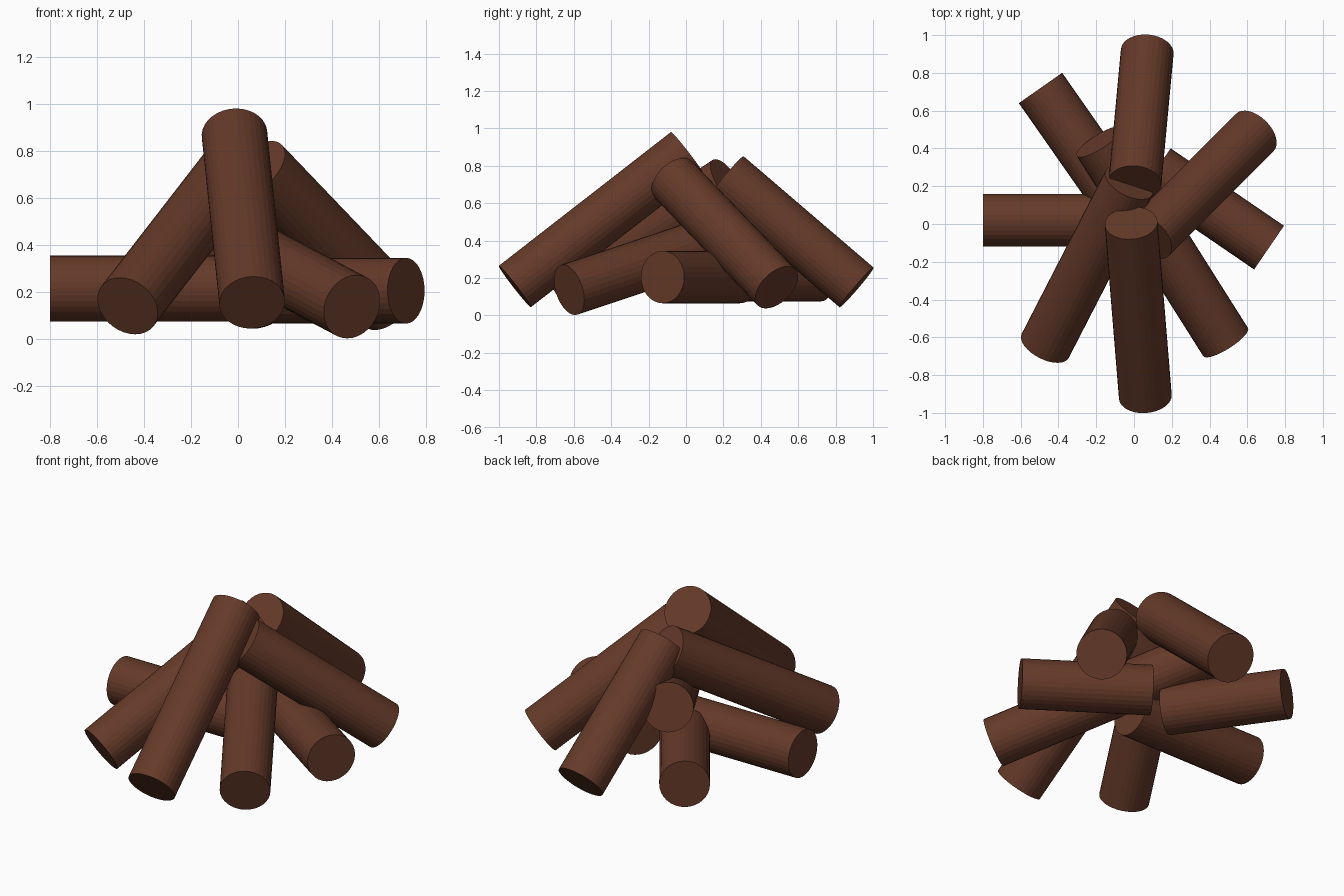
import bpy
from mathutils import Vector

if "Cube" in bpy.data.objects:
    bpy.data.objects.remove(bpy.data.objects["Cube"])

RADIUS = 0.14
SIDES = 32

# Bark colour
bark = bpy.data.materials.new("bark")
bark.diffuse_color = (0.13, 0.042, 0.022, 1)
bark.use_nodes = True
bark.node_tree.nodes["Principled BSDF"].inputs["Base Color"].default_value = bark.diffuse_color


def log(name, start, end):
    """Flat-faced capped cylinder between two axis points."""
    a, b = Vector(start), Vector(end)
    bpy.ops.mesh.primitive_cylinder_add(
        vertices=SIDES, radius=RADIUS, depth=(b - a).length, location=(a + b) / 2)
    ob = bpy.context.object
    ob.name = name
    ob.rotation_euler = (b - a).to_track_quat('Z', 'Y').to_euler()
    ob.data.materials.append(bark)
    return ob


# Logs lying flat at the bottom of the pile
log("flat_log_left", (-0.80, 0.02, 0.215), (0.04, 0.02, 0.215))
log("flat_log_back", (-0.495, 0.72, 0.215), (-0.10, 0.155, 0.215))
log("flat_log_right", (0.715, -0.125, 0.205), (0.115, 0.285, 0.205))

# Logs leaning against each other, low end first
log("low_leaning_log", (0.485, -0.625, 0.137), (-0.185, 0.435, 0.49))
log("leaning_log_front_left", (-0.47, -0.645, 0.14), (-0.025, 0.22, 0.715))
log("leaning_log_front", (0.06, -0.915, 0.155), (-0.015, 0.005, 0.87))
log("leaning_log_back", (0.07, 0.912, 0.15), (0.005, 0.217, 0.745))
log("leaning_log_back_right", (0.64, 0.485, 0.15), (0.085, -0.07, 0.73))
